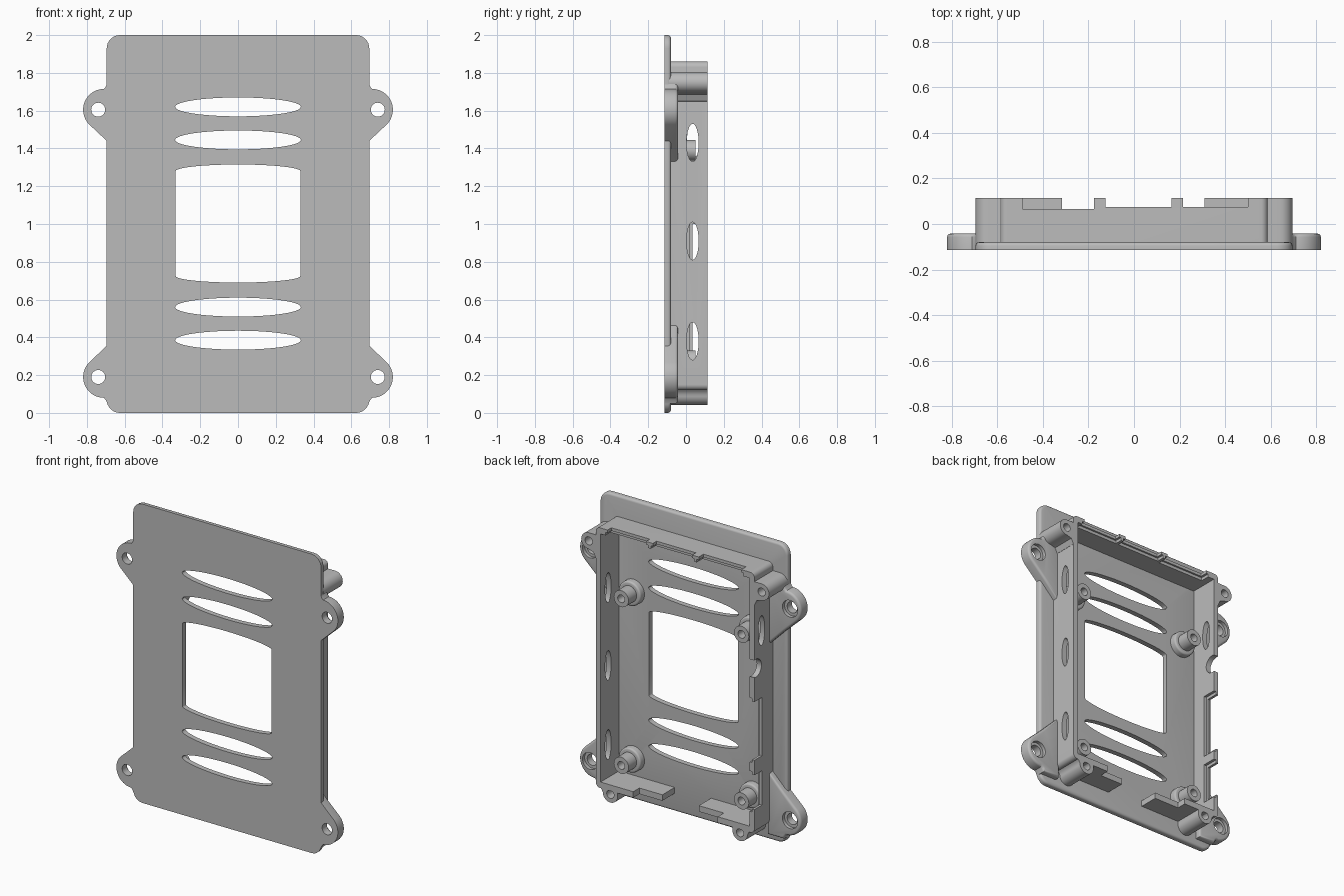
import bpy, bmesh, math

cube = bpy.data.objects.get("Cube")
if cube:
    bpy.data.objects.remove(cube)

grey = bpy.data.materials.new("plain_grey")
grey.use_nodes = True
grey.diffuse_color = (0.5, 0.5, 0.5, 1)
grey.node_tree.nodes["Principled BSDF"].inputs["Base Color"].default_value = (0.5, 0.5, 0.5, 1)

FRONT, BACK, RIM = -0.115, -0.08, 0.115   # depth levels along y


def arc(cx, cz, rx, start=0, end=360, n=32, rz=None):
    """Points on an arc; a full turn leaves out the doubled end point."""
    rz = rz or rx
    count = n if end - start == 360 else n + 1
    angles = [math.radians(start + (end - start) * i / n) for i in range(count)]
    return [(cx + rx * math.cos(a), cz + rz * math.sin(a)) for a in angles]


def box(x0, x1, z0, z1):
    return [(x0, z0), (x1, z0), (x1, z1), (x0, z1)]


def rounded(x0, x1, z0, z1, r):
    return (arc(x1 - r, z1 - r, r, 0, 90, 8) + arc(x0 + r, z1 - r, r, 90, 180, 8)
            + arc(x0 + r, z0 + r, r, 180, 270, 8) + arc(x1 - r, z0 + r, r, 270, 360 - 0.01, 8))


def prism(name, outline, d0, d1, axis="y", bevel=0):
    """Extrude an outline along y (points are x, z) or along x (points are y, z)."""
    place = (lambda a, d, z: (a, d, z)) if axis == "y" else (lambda a, d, z: (d, a, z))
    bm = bmesh.new()
    low = [bm.verts.new(place(a, d0, z)) for a, z in outline]
    high = [bm.verts.new(place(a, d1, z)) for a, z in outline]
    bm.faces.new(low)
    top = bm.faces.new(high)
    for i in range(len(low)):
        j = (i + 1) % len(low)
        bm.faces.new((low[i], low[j], high[j], high[i]))
    bmesh.ops.recalc_face_normals(bm, faces=bm.faces)
    if bevel:
        bmesh.ops.bevel(bm, geom=list(top.edges), offset=bevel, segments=3,
                        profile=0.5, affect="EDGES")
    mesh = bpy.data.meshes.new(name)
    bm.to_mesh(mesh)
    bm.free()
    mesh.materials.append(grey)
    obj = bpy.data.objects.new(name, mesh)
    bpy.context.collection.objects.link(obj)
    return obj


def activate(obj):
    bpy.ops.object.select_all(action="DESELECT")
    obj.select_set(True)
    bpy.context.view_layer.objects.active = obj


def combine(obj, others, operation="DIFFERENCE"):
    activate(obj)
    for other in others:
        mod = obj.modifiers.new("combine", "BOOLEAN")
        mod.operation, mod.solver, mod.object = operation, "EXACT", other
        bpy.ops.object.modifier_apply(modifier=mod.name)
        bpy.data.objects.remove(other)


def cutter(outline, d0=-0.3, d1=0.3, axis="y"):
    obj = prism("cutter", outline, d0, d1, axis)
    obj.hide_render = True
    return obj


parts = []

# Base plate with lens slots and a bowed central window
plate = prism("base_plate", rounded(-0.695, 0.695, 0, 2, 0.07), FRONT, BACK, bevel=0.015)
window = (arc(0, 1.28, 0.33, 0, 180, 24, 0.035) + arc(0, 0.725, 0.33, 180, 360 - 0.01, 24, 0.035))
slots = [arc(0, z, 0.333, n=48, rz=0.05) for z in (1.62, 1.445, 0.56, 0.385)]
combine(plate, [cutter(o) for o in slots + [window]])
parts.append(plate)

# Mounting ears, each flaring diagonally into the side wall
for side, sx in (("left", 1), ("right", -1)):
    for level, cz, sz in (("upper", 1.605, 1), ("lower", 0.19, -1)):
        shape = [(0.57, -0.29), (0.695, -0.165)] + arc(0.71, 0, 0.11, -45, 90, 20)
        shape += [(0.70, 0.122), (0.692, 0.14), (0.57, 0.14)]
        shape = [(sx * x, cz + sz * z) for x, z in shape]
        ear = prism(f"{level}_{side}_ear", shape, FRONT, -0.042, bevel=0.015)
        combine(ear, [cutter(arc(sx * 0.74, cz, 0.037)),
                      cutter(arc(sx * 0.74, cz, 0.056), -0.065, 0.1)])
        parts.append(ear)

# Wall frame standing on the back of the plate
frame = prism("wall_frame", rounded(-0.587, 0.587, 0.12, 1.86, 0.03), BACK - 0.01, RIM)
cuts = [cutter(box(-0.552, 0.552, 0.16, 1.82))]

# Connector notches in the top wall, stepped wider on the inner half
for x0, x1, depth in ((-0.49, -0.175, 0.065), (-0.125, 0.165, 0.075), (0.215, 0.5, 0.075)):
    cuts.append(cutter(box(x0, x1, 1.78, 1.9), depth))
    cuts.append(cutter(box(x0 - 0.015, x1 + 0.015, 1.78, 1.84), depth - 0.012))

# Connector notches in the right wall
for z0, z1 in ((0.61, 1.0), (0.28, 0.51)):
    cuts.append(cutter(box(-0.65, -0.5, z0, z1), 0.035))
    cuts.append(cutter(box(-0.57, -0.5, z0 - 0.02, z1 + 0.02), 0.02))
cuts.append(cutter(arc(0.1, 1.22, 0.06), -0.65, -0.5, "x"))
cuts.append(cutter(arc(0.04, 1.45, 0.034, rz=0.1), -0.65, -0.5, "x"))

# Oval vents in the left wall
for z in (0.38, 0.91, 1.43):
    cuts.append(cutter(arc(0.035, z, 0.032, rz=0.1), 0.5, 0.65, "x"))

# Gap and lowered ledges in the bottom wall
cuts.append(cutter(box(-0.13, 0.14, 0.05, 0.22)))
cuts.append(cutter(box(-0.315, 0.31, 0.05, 0.22), 0.05))
combine(frame, cuts)
parts.append(frame)

# Screw bosses: beside the frame at the top, below it at the bottom
for side, sx in (("left", 1), ("right", -1)):
    upper = arc(0.64, 1.75, 0.055, -90, 90, 16)
    upper = [(0.555, 1.64), (0.588, 1.65), (0.605, 1.685)] + upper + [(0.555, 1.805)]
    lower = [(0.425, 0.15)] + arc(0.48, 0.097, 0.055, 180, 360, 16)
    lower += [(0.545, 0.115), (0.57, 0.135), (0.57, 0.15)]
    for level, shape, cx, cz in (("upper", upper, 0.64, 1.75), ("lower", lower, 0.48, 0.097)):
        shape = [(sx * x, z) for x, z in shape]
        boss = prism(f"{level}_{side}_screw_boss", shape, BACK - 0.01, RIM)
        combine(boss, [cutter(arc(sx * cx, cz, 0.027, n=20), -0.04)])
        parts.append(boss)

# Board standoffs with a wider foot
for side, sx in (("left", 1), ("right", -1)):
    for level, z in (("upper", 1.39), ("lower", 0.275)):
        x = sx * 0.445
        post = prism(f"{level}_{side}_standoff", arc(x, z, 0.055), BACK - 0.01, 0.05)
        foot = prism("foot", arc(x, z, 0.082), BACK - 0.01, -0.035, bevel=0.012)
        combine(post, [foot], "UNION")
        combine(post, [cutter(arc(x, z, 0.026, n=20), -0.04)])
        parts.append(post)

for obj in parts:
    activate(obj)
    bpy.ops.object.shade_smooth_by_angle(angle=math.radians(35))
